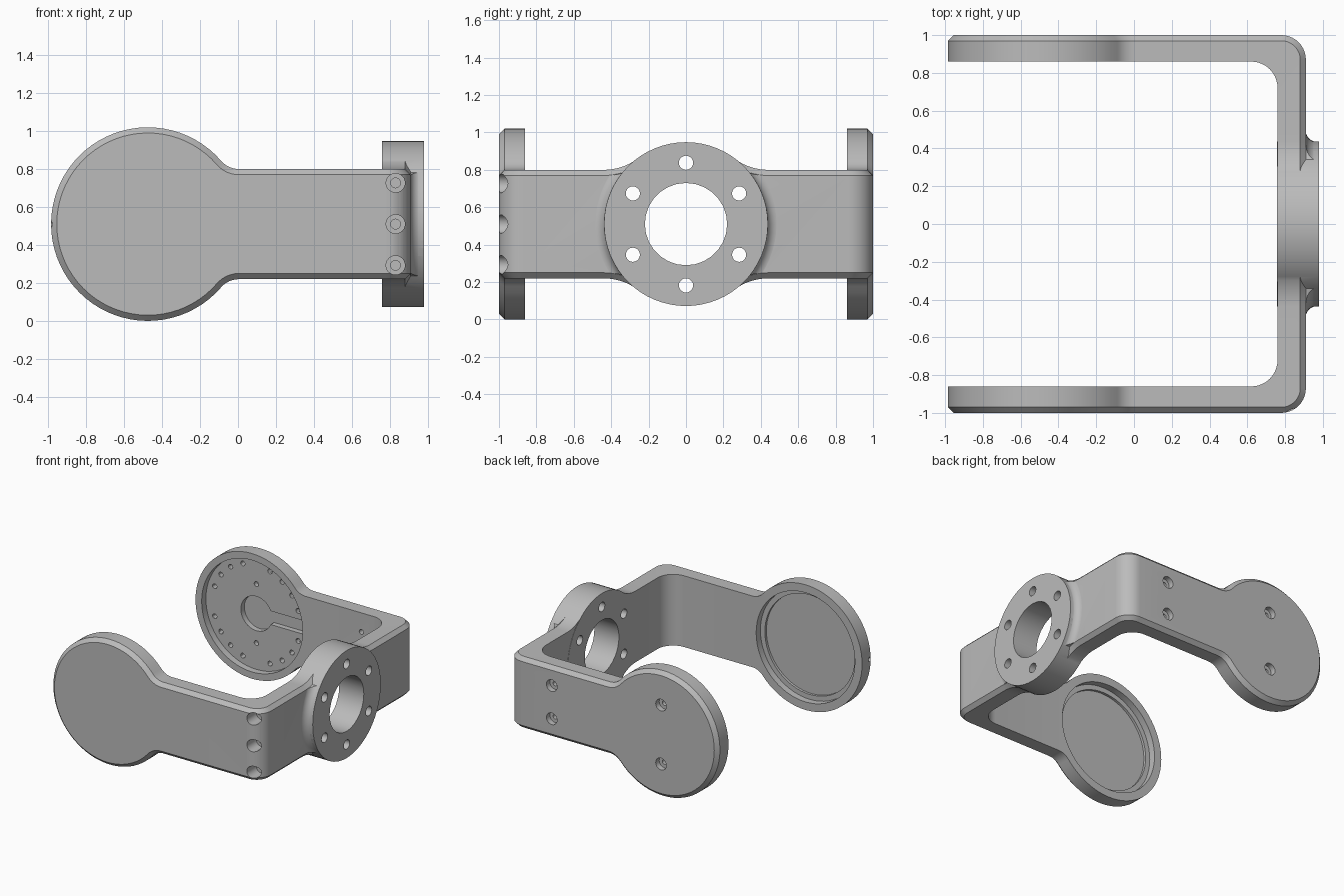
import bpy
import bmesh
from math import pi, sin, cos, atan2
from mathutils import Matrix, Vector

ZC = 0.51        # height of the centre line
CH = 0.03        # outer edge chamfer
HALF = 0.29      # half height of the straps
DISC_X = -0.475  # centre of the arm discs

old = bpy.data.objects.get("Cube")
if old:
    bpy.data.objects.remove(old, do_unlink=True)

grey = bpy.data.materials.new("plain grey")
grey.use_nodes = True
grey.diffuse_color = (0.5, 0.5, 0.5, 1)
grey.node_tree.nodes["Principled BSDF"].inputs["Base Color"].default_value = (0.5, 0.5, 0.5, 1)


def make_object(name, bm):
    bmesh.ops.recalc_face_normals(bm, faces=bm.faces[:])
    mesh = bpy.data.meshes.new(name)
    bm.to_mesh(mesh)
    bm.free()
    mesh.materials.append(grey)
    obj = bpy.data.objects.new(name, mesh)
    bpy.context.scene.collection.objects.link(obj)
    return obj


def loft(rings, wrap=False, caps=False):
    """Skin a list of closed cross-sections."""
    bm = bmesh.new()
    rows = [[bm.verts.new(p) for p in ring] for ring in rings]
    pairs = list(zip(rows, rows[1:]))
    if wrap:
        pairs.append((rows[-1], rows[0]))
    for a, b in pairs:
        for k in range(len(a)):
            j = (k + 1) % len(a)
            bm.faces.new((a[k], a[j], b[j], b[k]))
    if caps:
        bm.faces.new(rows[0])
        bm.faces.new(rows[-1])
    return bm


def cylinders(name, axis, items, sides=32):
    """Each item is (u, z, start, end, radius), with u across the axis."""
    bm = bmesh.new()
    for u, z, start, end, r in items:
        mid = (start + end) / 2
        if axis == 'X':
            m = Matrix.Translation((mid, u, z)) @ Matrix.Rotation(pi / 2, 4, 'Y')
        else:
            m = Matrix.Translation((u, mid, z)) @ Matrix.Rotation(-pi / 2, 4, 'X')
        bmesh.ops.create_cone(bm, cap_ends=True, segments=sides, radius1=r,
                              radius2=r, depth=abs(end - start), matrix=m)
    return make_object(name, bm)


def boolean(target, tool, operation='DIFFERENCE'):
    tool.hide_render = True
    mod = target.modifiers.new("cut", 'BOOLEAN')
    mod.operation = operation
    mod.solver = 'EXACT'
    mod.object = tool
    bpy.context.view_layer.objects.active = target
    bpy.ops.object.modifier_apply(modifier=mod.name)
    bpy.data.objects.remove(tool, do_unlink=True)


def arc(cu, ch, r, a0, a1, n, inset):
    """Outline points paired with the same points moved inward."""
    out = []
    for i in range(n + 1):
        a = a0 + (a1 - a0) * i / n
        q = r + inset
        out.append((cu + r * cos(a), ch + r * sin(a), cu + q * cos(a), ch + q * sin(a)))
    return out


# Outline of an arm: disc, then a fillet into the strap
t = atan2(0.414, 0.48)
arm = arc(DISC_X, 0, 0.51, pi, t, 28, -CH)
arm += arc(DISC_X + 0.48, 0.414, 0.124, pi + t, 1.5 * pi, 6, CH)[1:]

# Outline of the bridge: strap, then a fillet into the round middle
t = atan2(0.595, 0.44)
bridge = arc(0.44, 0.595, 0.305, 1.5 * pi, pi + t, 8, CH)
bridge += arc(0, 0, 0.435, t, pi / 2, 8, -CH)[1:]


def section(inner, mid, outer, h, hi):
    pts = [(inner, -h), (inner, h), (mid, h), (outer, hi), (outer, -hi), (mid, -h)]
    return [(p[0], p[1], ZC + z) for p, z in pts]


# U-shaped bracket body: one half, then mirrored
rings = [section((u, 0.86), (u, 0.97), (v, 1), h, hi) for u, h, v, hi in arm]
for i in range(11):
    s, c = sin(pi / 2 * i / 10), cos(pi / 2 * i / 10)
    rings.append(section((0.62 + 0.14 * s, 0.72 + 0.14 * c),
                         (0.78 + 0.10 * s, 0.87 + 0.10 * c),
                         (0.78 + 0.13 * s, 0.87 + 0.13 * c), HALF, HALF - CH))
rings += [section((0.76, u), (0.88, u), (0.91, v), h, hi) for u, h, v, hi in bridge]
bm = loft(rings)
bmesh.ops.remove_doubles(bm, verts=bm.verts[:], dist=1e-5)
bmesh.ops.mirror(bm, geom=bm.verts[:] + bm.edges[:] + bm.faces[:],
                 matrix=Matrix.Identity(4), merge_dist=1e-4, axis='Y')
bracket = make_object("bracket", bm)

# Concave blend around the flange, kept within the bridge outline
profile = [(0.80, 0.38), (0.80, 0.497)]
for i in range(9):
    a = pi + pi / 2 * i / 8
    profile.append((0.969 + 0.06 * cos(a), 0.495 + 0.06 * sin(a)))
profile.append((0.969, 0.38))
blend = make_object("flange_blend", loft(
    [[(x, r * cos(2 * pi * i / 64), ZC + r * sin(2 * pi * i / 64)) for x, r in profile]
     for i in range(64)], wrap=True))
side = [(0.6, HALF - CH - 0.002)] + [(v, hi - 0.002) for u, h, v, hi in bridge]
top = side + [(-y, z) for y, z in reversed(side[:-1])]
outline = top + [(y, -z) for y, z in reversed(top)]
clip = make_object("blend_clip", loft(
    [[(x, y, ZC + z) for y, z in outline] for x in (0.85, 1.0)], caps=True))
boolean(blend, clip, 'INTERSECT')
boolean(bracket, blend, 'UNION')

# Round mounting flange
flange = cylinders("flange", 'X', [(0, ZC, 0.758, 0.98, 0.438)], 64)
boolean(bracket, flange, 'UNION')

# Flange bore and six bolt holes
boolean(bracket, cylinders("bore", 'X', [(0, ZC, 0.6, 1.1, 0.22)], 28))
bolts = [(0.328 * cos(pi / 6 + i * pi / 3), ZC + 0.328 * sin(pi / 6 + i * pi / 3),
          0.6, 1.1, 0.038) for i in range(6)]
boolean(bracket, cylinders("bolt_holes", 'X', bolts, 20))

# Shallow round pockets inside both discs
boolean(bracket, cylinders("disc_pockets", 'Y', [(DISC_X, ZC, 0.8, 0.915, 0.455),
                                                 (DISC_X, ZC, -0.915, -0.8, 0.445)], 64))
boolean(bracket, cylinders("front_step", 'Y', [(DISC_X, ZC, -0.935, -0.8, 0.405)], 64))

# Rear disc: hub pocket, cable slot and ring of blind holes
boolean(bracket, cylinders("hub_pocket", 'Y', [(DISC_X, ZC, 0.8, 0.96, 0.14)], 32))
bm = bmesh.new()
bmesh.ops.create_cube(bm, size=1, matrix=Matrix.Translation((-0.25, 0.88, ZC))
                      @ Matrix.Diagonal((0.44, 0.158, 0.11, 1)))
boolean(bracket, make_object("cable_slot", bm))
ring = [(DISC_X + 0.395 * cos(i * pi / 10), ZC + 0.395 * sin(i * pi / 10), 0.8, 0.98, 0.02)
        for i in range(20) if i % 5]
boolean(bracket, cylinders("ring_holes", 'Y', ring, 12))

# Rear arm: four counterbored screw holes
spots = [(x, ZC + s * d) for x, d in ((DISC_X, 0.24), (0.51, 0.135)) for s in (-1, 1)]
boolean(bracket, cylinders("screw_heads", 'Y', [(x, z, 0.955, 1.1, 0.048) for x, z in spots], 20))
boolean(bracket, cylinders("screw_holes", 'Y', [(x, z, 0.8, 1.05, 0.02) for x, z in spots], 16))

# Front corner: three deep counterbored holes
levels = [ZC + i * 0.217 for i in (-1, 0, 1)]
boolean(bracket, cylinders("corner_heads", 'Y', [(0.83, z, -1.1, -0.88, 0.05) for z in levels], 24))
boolean(bracket, cylinders("corner_holes", 'Y', [(0.83, z, -1.05, -0.6, 0.026) for z in levels], 16))

# Small index hole in the front rim
boolean(bracket, cylinders("index_hole", 'X', [(-0.96, ZC, -1.1, -0.95, 0.018)], 12))

# Smooth rounds, sharp edges
bpy.ops.object.select_all(action='DESELECT')
bracket.select_set(True)
bpy.context.view_layer.objects.active = bracket
bpy.ops.object.shade_smooth_by_angle(angle=pi / 6)
